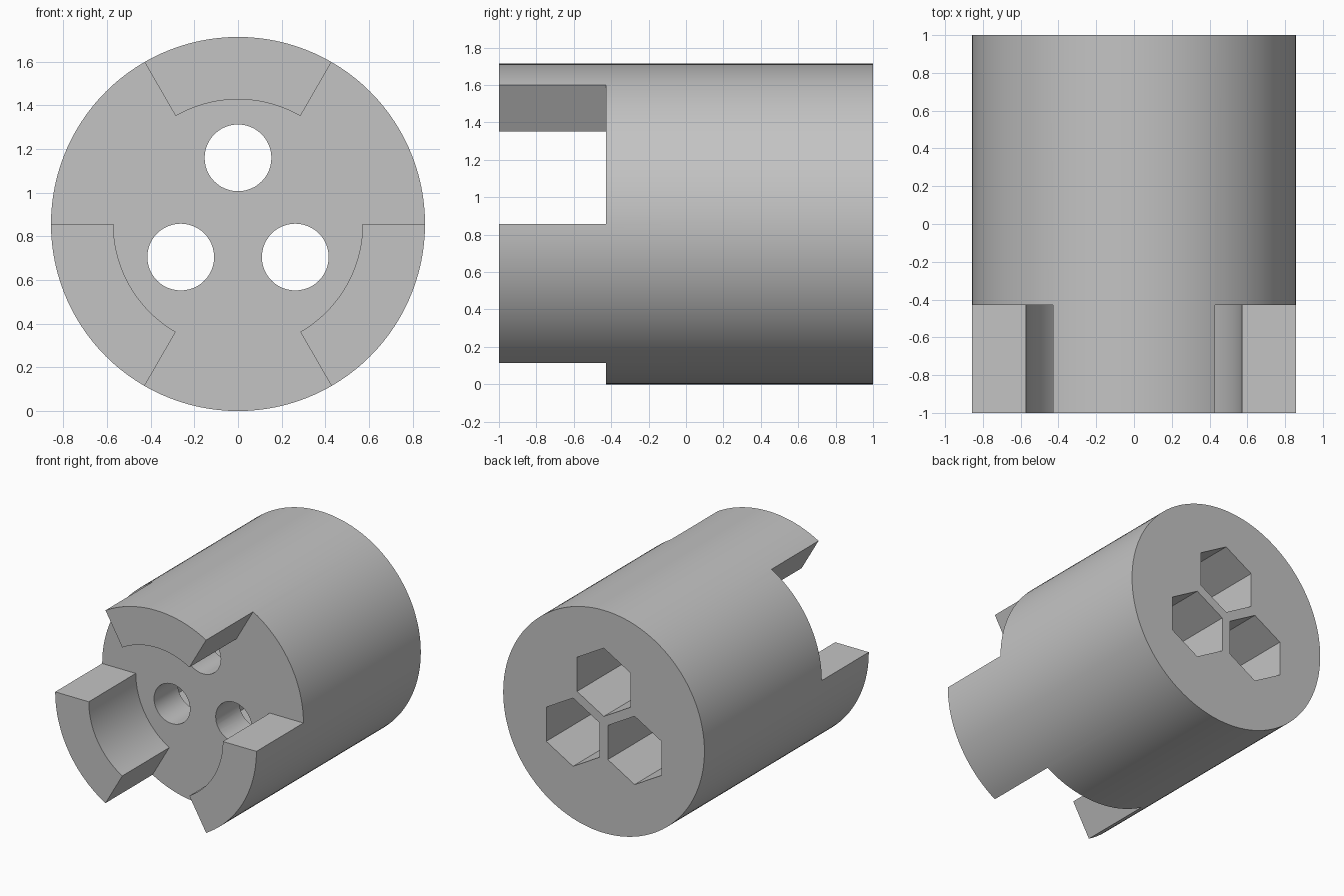
import bpy, bmesh
from math import sin, cos, radians, tau

RADIUS, HALF = 0.857, 1.0
TOOTH_BASE, TOOTH_INNER = -0.428, 0.571
BOLT_CIRCLE, BOLT_RADIUS = 0.303, 0.153
HEX_RADIUS, HEX_FLOOR = 0.263, -0.14

if "Cube" in bpy.data.objects:
    bpy.data.objects.remove(bpy.data.objects["Cube"])

grey = bpy.data.materials.new("plain_grey")
grey.use_nodes = True
colour = (0.55, 0.55, 0.55, 1)
grey.diffuse_color = colour
grey.node_tree.nodes["Principled BSDF"].inputs["Base Color"].default_value = colour


def polar(r, angle, cx=0.0, cz=0.0):
    return cx + r * cos(angle), cz + r * sin(angle)


def ring(r, sides, start=0.0, centre=(0, 0)):
    return [polar(r, start + tau * i / sides, *centre) for i in range(sides)]


def prism(name, outline, y0, y1):
    """Extrude an x-z outline along y, about the cylinder axis."""
    bm = bmesh.new()
    face = bm.faces.new([bm.verts.new((x, y0, z + RADIUS)) for x, z in outline])
    new = bmesh.ops.extrude_face_region(bm, geom=[face])["geom"]
    bmesh.ops.translate(bm, vec=(0, y1 - y0, 0),
                        verts=[v for v in new if isinstance(v, bmesh.types.BMVert)])
    bmesh.ops.recalc_face_normals(bm, faces=bm.faces)
    mesh = bpy.data.meshes.new(name)
    bm.to_mesh(mesh)
    bm.free()
    mesh.materials.append(grey)
    obj = bpy.data.objects.new(name, mesh)
    bpy.context.collection.objects.link(obj)
    return obj


# Cylindrical body, full length including the teeth
body = prism("coupling_body", ring(RADIUS, 120), -HALF, HALF)

# Recess inside the teeth
cutters = [prism("tooth_recess_cutter", ring(TOOTH_INNER, 120), -1.2, TOOTH_BASE)]

for i in range(3):
    # Gap between neighbouring teeth
    a = radians(120 * i)
    wedge = [(0, 0), polar(1.2, a), polar(1.2, a + radians(60))]
    cutters.append(prism("tooth_gap_cutter", wedge, -1.2, TOOTH_BASE))
    # Bolt hole from the front, hexagonal pocket from the back
    centre = polar(BOLT_CIRCLE, radians(90 + 120 * i))
    cutters.append(prism("bolt_hole_cutter", ring(BOLT_RADIUS, 48, 0, centre), -1.2, 1.2))
    cutters.append(prism("hex_pocket_cutter",
                         ring(HEX_RADIUS, 6, radians(90), centre), HEX_FLOOR, 1.2))

for cutter in cutters:
    cutter.hide_render = True
    mod = body.modifiers.new(cutter.name, 'BOOLEAN')
    mod.operation = 'DIFFERENCE'
    mod.solver = 'EXACT'
    mod.object = cutter

# Bake the cuts and drop the cutters
graph = bpy.context.evaluated_depsgraph_get()
result = bpy.data.meshes.new_from_object(body.evaluated_get(graph))
body.modifiers.clear()
body.data = result
for cutter in cutters:
    bpy.data.objects.remove(cutter)

bpy.ops.object.select_all(action='DESELECT')
body.select_set(True)
bpy.context.view_layer.objects.active = body
bpy.ops.object.shade_smooth_by_angle(angle=radians(30))
